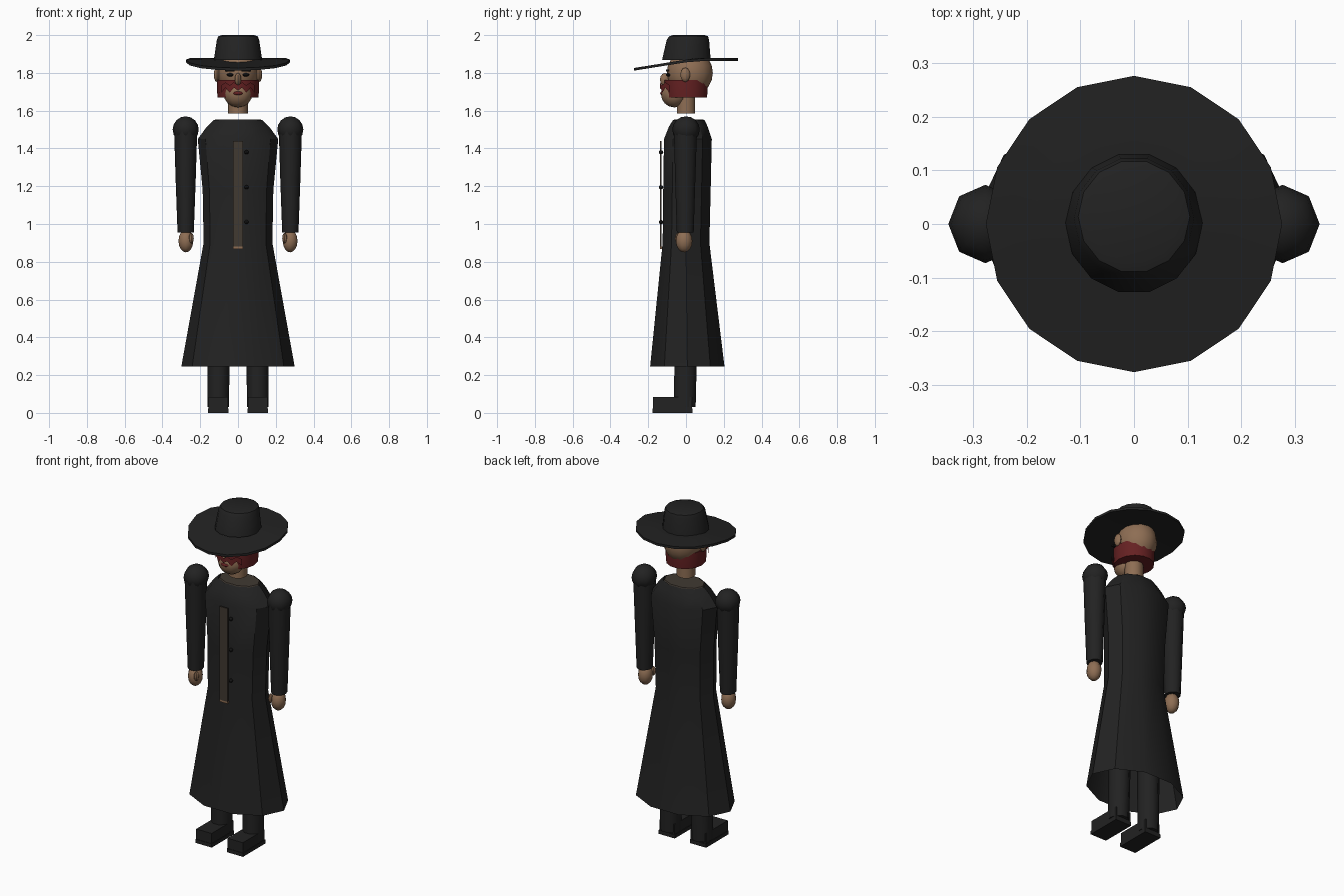
import bpy, bmesh, math


def material(name, rgb):
    m = bpy.data.materials.new(name)
    m.diffuse_color = (*rgb, 1)
    return m


BLACK = material("black cloth", (0.016, 0.016, 0.016))
DARK = material("dark button", (0.007, 0.007, 0.007))
SKIN = material("skin", (0.27, 0.155, 0.088))
RED = material("red cloth", (0.13, 0.015, 0.016))
BROWN = material("dark brown", (0.052, 0.041, 0.031))


def finish(bm, name, mat, angle=35):
    bmesh.ops.recalc_face_normals(bm, faces=bm.faces)
    me = bpy.data.meshes.new(name)
    bm.to_mesh(me)
    bm.free()
    ob = bpy.data.objects.new(name, me)
    bpy.context.collection.objects.link(ob)
    me.materials.append(mat)
    bpy.ops.object.select_all(action='DESELECT')
    ob.select_set(True)
    bpy.context.view_layer.objects.active = ob
    bpy.ops.object.shade_smooth_by_angle(angle=math.radians(angle))
    return ob


def loft(name, mat, rings, n, bottom=True, top=True, angle=35):
    """Stack of ellipses, each (x, y, z, radius x, radius y)."""
    bm = bmesh.new()
    loops = [[bm.verts.new((x + rx * math.cos(math.tau * i / n),
                            y + ry * math.sin(math.tau * i / n), z)) for i in range(n)]
             for x, y, z, rx, ry in rings]
    for a, b in zip(loops, loops[1:]):
        for i in range(n):
            j = (i + 1) % n
            bm.faces.new((a[i], a[j], b[j], b[i]))
    if bottom:
        bm.faces.new(loops[0])
    if top:
        bm.faces.new(loops[-1])
    return finish(bm, name, mat, angle)


def ball(name, mat, centre, radii, u=12, v=8, angle=35):
    bm = bmesh.new()
    bmesh.ops.create_uvsphere(bm, u_segments=u, v_segments=v, radius=1)
    for p in bm.verts:
        p.co = [c + r * q for c, r, q in zip(centre, radii, p.co)]
    return finish(bm, name, mat, angle)


def box(name, mat, lo, hi):
    bm = bmesh.new()
    bmesh.ops.create_cube(bm, size=1)
    for p in bm.verts:
        p.co = [l + (q + 0.5) * (h - l) for l, h, q in zip(lo, hi, p.co)]
    return finish(bm, name, mat)


# Long coat, open at the hem, with the shirt showing at the collar
loft("coat", BLACK, [
    (0, 0.007, 0.245, 0.30, 0.207), (0, 0.0, 0.90, 0.182, 0.130),
    (0, 0.005, 1.18, 0.187, 0.132), (0, 0.01, 1.45, 0.213, 0.133),
    (0, 0.012, 1.515, 0.165, 0.108), (0, 0.015, 1.55, 0.130, 0.088)],
    10, bottom=False, top=False)
loft("collar_shirt", BROWN, [(0, 0.015, 1.535, 0.132, 0.09),
                             (0, 0.015, 1.553, 0.122, 0.081)], 10)

# Front placket, its lower trim and the buttons
box("placket", BROWN, (-0.027, -0.137, 0.88), (0.027, -0.130, 1.44))
box("placket_trim", SKIN, (-0.027, -0.137, 0.868), (0.027, -0.120, 0.88))
for z in (1.38, 1.195, 1.01):
    ball("button", DARK, (0.045, -0.132, z), (0.011, 0.012, 0.011), 8, 6)

# Arms, hands, legs and boots on both sides
for s in (-1, 1):
    ball("shoulder", BLACK, (s * 0.277, 0, 1.50), (0.069, 0.073, 0.07), 8, 8, 50)
    loft("sleeve", BLACK, [(s * 0.277, -0.004, 0.955, 0.043, 0.047),
                           (s * 0.277, -0.004, 1.23, 0.053, 0.056),
                           (s * 0.277, -0.003, 1.49, 0.061, 0.064)], 10, angle=50)
    ball("hand", SKIN, (s * 0.276, -0.01, 0.91), (0.041, 0.044, 0.06), 10, 8, 50)
    ball("thumb", SKIN, (s * 0.247, -0.042, 0.925), (0.013, 0.016, 0.028), 8, 6)
    loft("leg", BLACK, [(s * 0.105, -0.006, 0.03, 0.057, 0.060),
                        (s * 0.102, 0.0, 0.45, 0.060, 0.064),
                        (s * 0.095, 0.0, 0.90, 0.070, 0.080)], 10, angle=50)
    box("boot_sole", BLACK, (s * 0.104 - 0.054, -0.178, 0), (s * 0.104 + 0.054, 0.035, 0.022))
    box("boot", BLACK, (s * 0.104 - 0.051, -0.175, 0.02), (s * 0.104 + 0.051, 0.032, 0.083))
    ball("ear", SKIN, (s * 0.112, -0.004, 1.79), (0.016, 0.026, 0.038), 8, 6, 50)
    ball("eye", DARK, (s * 0.042, -0.094, 1.79), (0.018, 0.013, 0.009), 8, 6)
    box("eyebrow", DARK, (s * 0.044 - 0.026, -0.106, 1.808), (s * 0.044 + 0.026, -0.09, 1.817))

# Head, jaw, nose, lips and neck
ball("head", SKIN, (0, 0.02, 1.80), (0.108, 0.122, 0.125), 14, 10, 50)
ball("jaw", SKIN, (0, -0.062, 1.690), (0.076, 0.071, 0.073), 12, 8, 50)
ball("nose", SKIN, (0, -0.112, 1.765), (0.017, 0.026, 0.034), 8, 6, 50)
ball("lips", RED, (0, -0.126, 1.692), (0.026, 0.011, 0.010), 8, 6)
loft("neck", SKIN, [(0, 0, 1.585, 0.052, 0.051), (0, 0, 1.70, 0.052, 0.051)], 10, angle=50)

# Neckerchief around the lower face, with a ragged front edge
loft("face_scarf", RED, [(0, 0, 1.670, 0.108, 0.114), (0, 0, 1.715, 0.112, 0.118),
                         (0, 0, 1.762, 0.112, 0.118)], 14, angle=50)
bm = bmesh.new()
edge = []
for i in range(9):
    x = -0.088 + 0.022 * i
    y = -0.138 + 6.5 * x * x
    edge.append((bm.verts.new((x, y, 1.75 if i % 2 else 1.735)),
                 bm.verts.new((x, y, 1.722 if i % 2 else 1.695 + 0.012 * (i == 4)))))
for a, b in zip(edge, edge[1:]):
    bm.faces.new((a[0], a[1], b[1], b[0]))
finish(bm, "scarf_front", RED)

# Hat crown, and a round brim that bends down towards the front
loft("hat_crown", BLACK, [(0, 0.002, 1.868, 0.128, 0.132), (0, 0.010, 1.975, 0.112, 0.115),
                          (0, 0.014, 1.994, 0.104, 0.105), (0, 0.015, 2.0, 0.085, 0.087)], 14)
brim = loft("hat_brim", BLACK, [
    (0, 0, 1.864, 0.10, 0.10), (0, 0, 1.864, 0.19, 0.19), (0, 0, 1.864, 0.276, 0.276),
    (0, 0, 1.878, 0.276, 0.276), (0, 0, 1.878, 0.19, 0.19), (0, 0, 1.878, 0.10, 0.10)], 16)
for v in brim.data.vertices:
    if v.co.y < 0.05:
        v.co.z -= (0.05 - v.co.y) * 0.16
